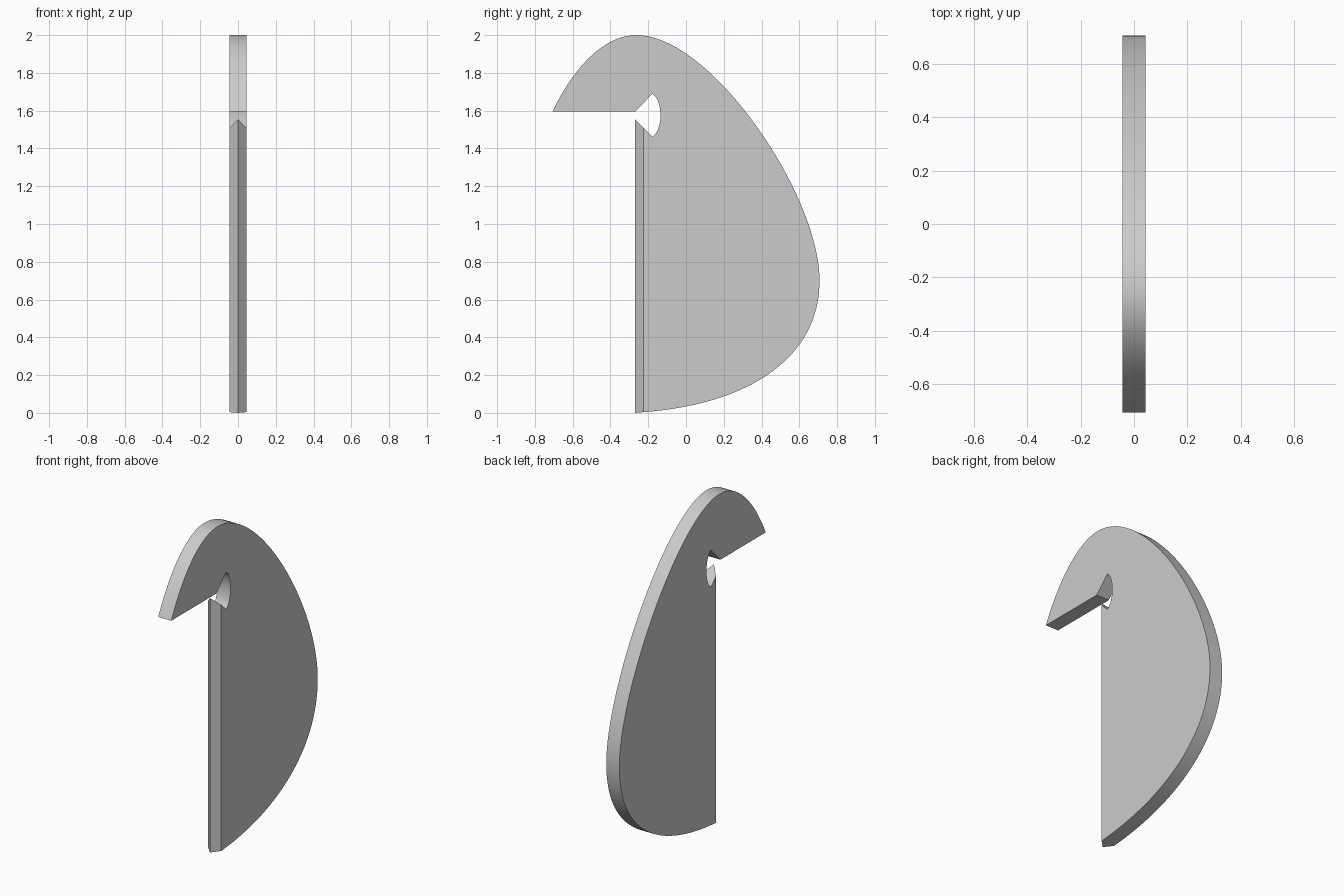
import bpy, bmesh, math
from mathutils import Vector
from mathutils.geometry import interpolate_bezier

cube = bpy.data.objects.get("Cube")
if cube:
    bpy.data.objects.remove(cube)

HALF = 0.044        # half the plate thickness
FRONT = -0.27       # line of the sharpened front edge
LIP = 1.595         # underside of the overhanging hook


def curve(p0, h0, h1, p1, n):
    """Bezier points in the (y, z) plane, without the first one."""
    pts = interpolate_bezier(*[Vector((0, *p)) for p in (p0, h0, h1, p1)], n + 1)
    return [(p.y, p.z) for p in pts][1:]


# Side outline: hook tip, crown, curved back, foot, front edge, round notch
tip, crown, back = (-0.707, LIP), (-0.26, 2.0), (0.707, 0.7)
foot, ledge = (FRONT + HALF, 0.004), (FRONT + HALF, 1.554 - HALF)
outline = [tip]
outline += curve(tip, (-0.60, 1.82), (-0.44, 2.0), crown, 24)
outline += curve(crown, (0.13, 2.0), (0.707, 1.16), back, 40)
outline += curve(back, (0.707, 0.29), (0.33, 0.045), foot, 40)
outline.append(ledge)
notch_low, notch_high = (-0.177, 1.463), (-0.177, 1.689)
outline.append(notch_low)
outline += curve(notch_low, (-0.121, 1.50), (-0.121, 1.65), notch_high, 20)
outline.append((FRONT, LIP))

# Plate with a ridge along the front edge
bm = bmesh.new()
right, left = [[bm.verts.new((x, y, z)) for y, z in outline] for x in (-HALF, HALF)]
ridge_low = bm.verts.new((0, FRONT, 0))
ridge_high = bm.verts.new((0, FRONT, 1.554))
bm.faces.new(right)
bm.faces.new(left[::-1])
f, g = outline.index(ledge) - 1, outline.index(ledge)
for i in range(len(outline)):
    j = (i + 1) % len(outline)
    if i != f:
        bm.faces.new((right[i], left[i], left[j], right[j]))
for side in (right, left):
    bm.faces.new((side[f], side[g], ridge_high, ridge_low))
bm.faces.new((right[f], left[f], ridge_low))
bm.faces.new((right[g], left[g], ridge_high))
bmesh.ops.recalc_face_normals(bm, faces=bm.faces)

mesh = bpy.data.meshes.new("hooked_plate")
bm.to_mesh(mesh)
bm.free()
plate = bpy.data.objects.new("hooked_plate", mesh)
bpy.context.collection.objects.link(plate)

# Plain grey finish
grey = bpy.data.materials.new("light_grey")
grey.use_nodes = True
color = (0.6, 0.6, 0.6, 1)
grey.diffuse_color = color
grey.node_tree.nodes["Principled BSDF"].inputs["Base Color"].default_value = color
mesh.materials.append(grey)

# Smooth curved rim with sharp corners
bpy.ops.object.select_all(action="DESELECT")
plate.select_set(True)
bpy.context.view_layer.objects.active = plate
bpy.ops.object.shade_smooth_by_angle(angle=math.radians(25))
